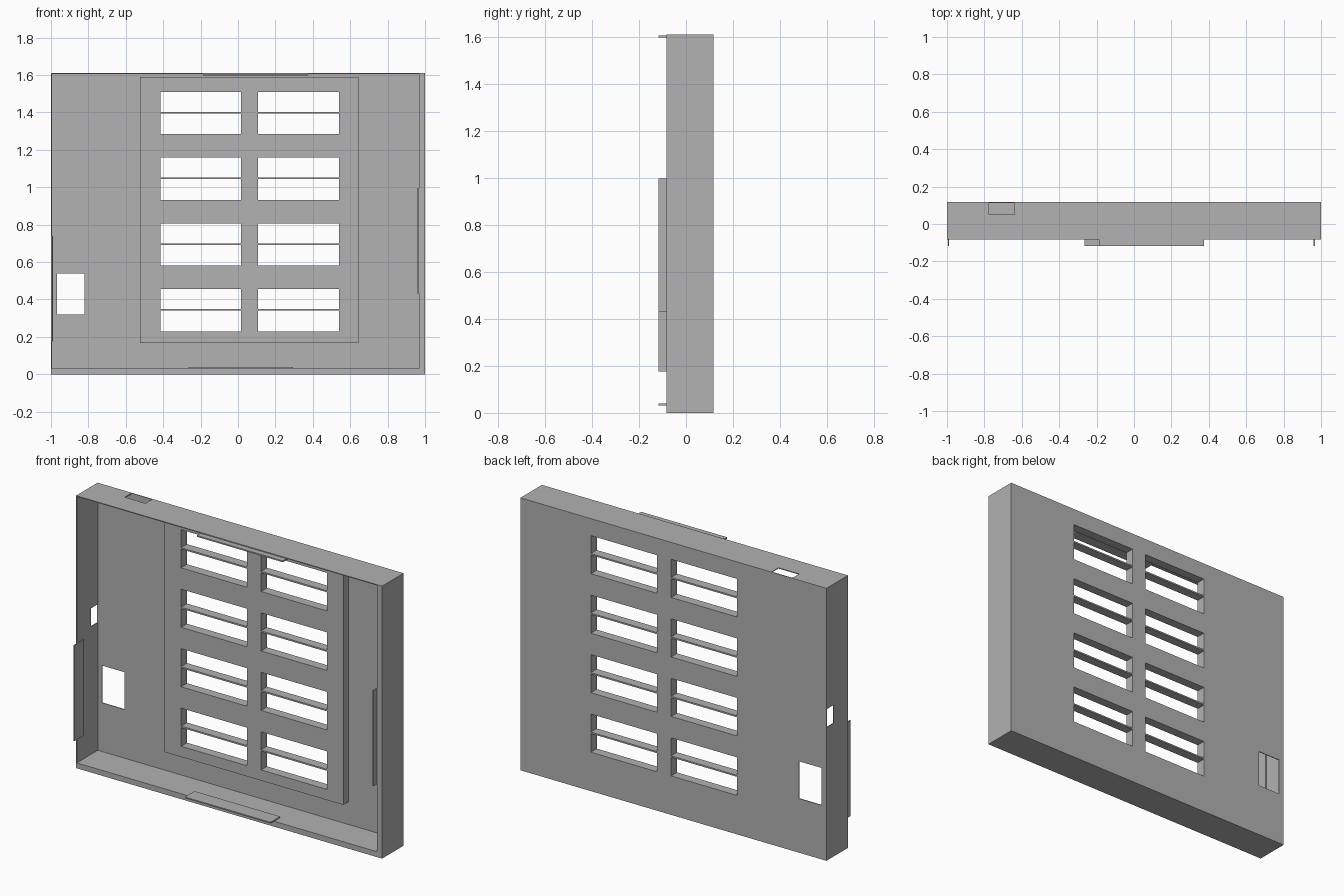
import bpy
import bmesh
from mathutils import Vector

old = bpy.data.objects.get("Cube")
if old:
    bpy.data.objects.remove(old, do_unlink=True)

grey = bpy.data.materials.new("mid_grey")
grey.use_nodes = True
COLOUR = (0.445, 0.445, 0.445, 1)
grey.diffuse_color = COLOUR
grey.node_tree.nodes["Principled BSDF"].inputs["Base Color"].default_value = COLOUR


def panel(name, lo, hi, axis=1, holes=()):
    """Flat slab from lo to hi, facing axis, pierced by (u0, u1, v0, v1) holes."""
    ua, va = [a for a in range(3) if a != axis]
    us = sorted({lo[ua], hi[ua], *[u for h in holes for u in h[:2]]})
    vs = sorted({lo[va], hi[va], *[v for h in holes for v in h[2:]]})
    bm = bmesh.new()
    grid = {}

    def vert(u, v):
        if (u, v) not in grid:
            co = Vector(lo)
            co[ua], co[va] = u, v
            grid[u, v] = bm.verts.new(co)
        return grid[u, v]

    for a, b in zip(us, us[1:]):
        for c, d in zip(vs, vs[1:]):
            mu, mv = (a + b) / 2, (c + d) / 2
            if any(h[0] < mu < h[1] and h[2] < mv < h[3] for h in holes):
                continue
            bm.faces.new([vert(a, c), vert(b, c), vert(b, d), vert(a, d)])
    # Thicken the pierced sheet
    extruded = bmesh.ops.extrude_face_region(bm, geom=bm.faces[:], use_keep_orig=True)
    shift = Vector((0, 0, 0))
    shift[axis] = hi[axis] - lo[axis]
    moved = [g for g in extruded["geom"] if isinstance(g, bmesh.types.BMVert)]
    bmesh.ops.translate(bm, verts=moved, vec=shift)
    bmesh.ops.recalc_face_normals(bm, faces=bm.faces[:])
    mesh = bpy.data.meshes.new(name)
    bm.to_mesh(mesh)
    bm.free()
    mesh.materials.append(grey)
    obj = bpy.data.objects.new(name, mesh)
    bpy.context.collection.objects.link(obj)
    return obj


# Main dimensions
FRONT, BACK, TOP = -0.083, 0.117, 1.61
THIN, THICK = 0.005, 0.032
INNER = BACK - THIN
PAD_FRONT = INNER - 0.05

# Vent openings: two columns, four rows, each split by a thin slat
vents = []
for row in range(4):
    z = 0.23 + 0.3515 * row
    for x0, x1 in ((-0.415, 0.015), (0.108, 0.54)):
        vents += [(x0, x1, z, z + 0.11), (x0, x1, z + 0.119, z + 0.225)]

# Back panel with vents and a port, plus the raised pad around the vents
port = (-0.967, -0.82, 0.32, 0.54)
panel("back_panel", (-1, INNER, 0), (1, BACK, TOP), holes=vents + [port])
panel("vent_pad", (-0.525, PAD_FRONT, 0.167), (0.645, INNER, 1.59), holes=vents)

# Rim walls
panel("bottom_wall", (-1, FRONT, 0), (1, INNER, THICK), axis=2)
panel("top_wall", (-1, FRONT, TOP - THIN), (1, INNER, TOP), axis=2,
      holes=[(-0.775, -0.64, 0.05, INNER)])
panel("right_wall", (-1, FRONT, THICK), (-1 + THIN, INNER, TOP - THIN), axis=0,
      holes=[(0.05, INNER, 0.787, 0.895)])
panel("left_wall", (1 - THICK, FRONT, THICK), (1, INNER, TOP - THIN), axis=0)

# Clip tabs standing out of the rim
TAB_FRONT, TAB_BACK = -0.117, -0.027
panel("bottom_tab", (-0.265, TAB_FRONT, 0.032), (0.295, TAB_BACK, 0.039), axis=2)
panel("top_tab", (-0.187, TAB_FRONT, 1.597), (0.375, TAB_BACK, 1.605), axis=2)
panel("right_tab", (-0.995, TAB_FRONT, 0.175), (-0.988, TAB_BACK, 0.74), axis=0)
panel("left_tab", (0.961, TAB_FRONT, 0.432), (0.968, TAB_BACK, 0.997), axis=0)
